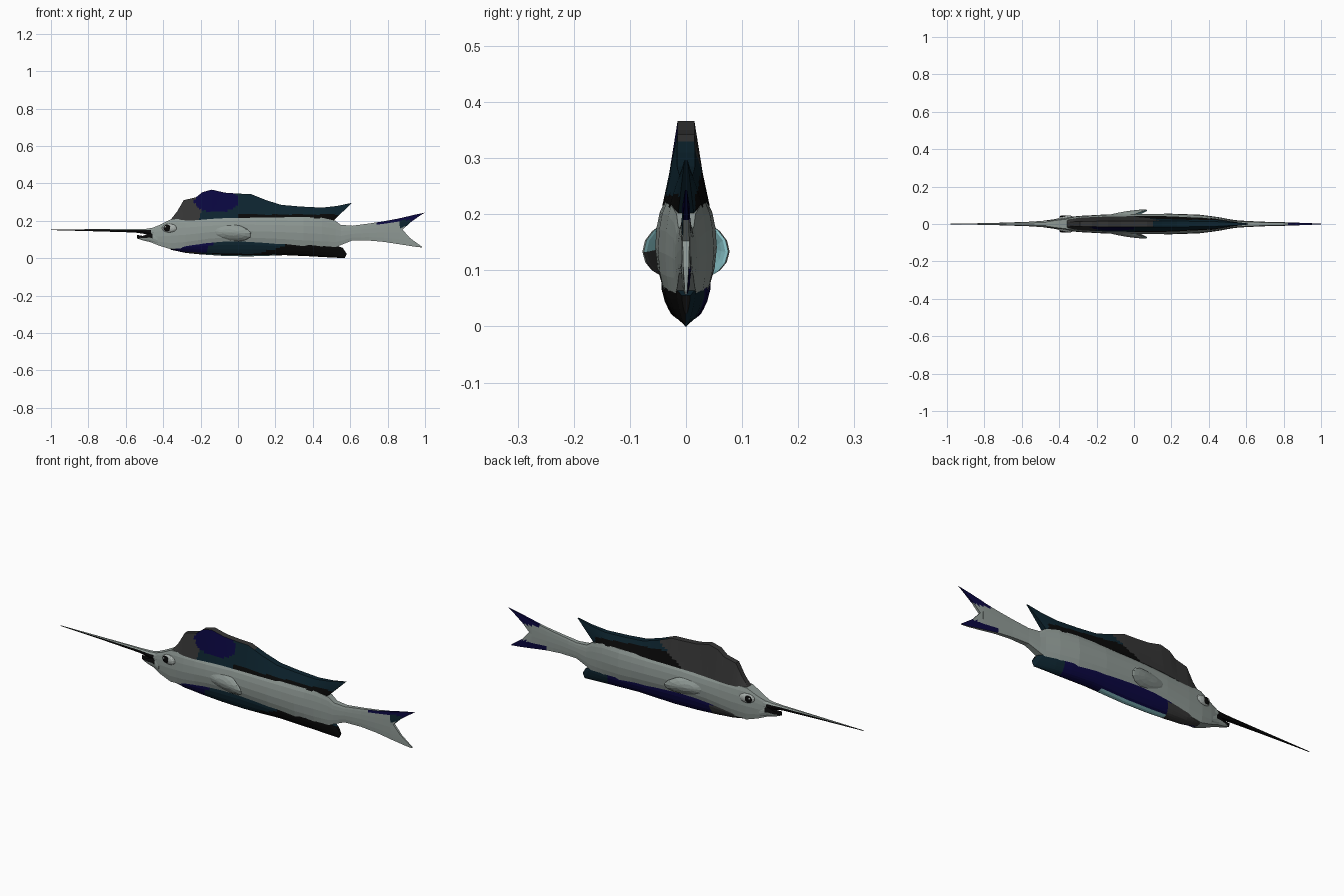
import bpy, bmesh, math
from mathutils import Matrix, Vector

COLOURS = [("silver_grey", (.275, .32, .30)), ("charcoal", (.036, .036, .036)),
           ("navy", (.003, .002, .052)), ("dark_teal", (.004, .018, .029)),
           ("black", (.0025, .0025, .0025)), ("pale_teal", (.30, .66, .70)),
           ("eye_white", (.40, .44, .42))]
GREY, CHAR, NAVY, TEAL, BLACK, PALE, WHITE = range(7)
MATS = []
for n, c in COLOURS:
    m = bpy.data.materials.new(n)
    m.diffuse_color = (*c, 1)
    MATS.append(m)


def finish(name, bm, rule):
    """Turn a bmesh into a flat shaded object, coloured by a face rule."""
    bmesh.ops.remove_doubles(bm, verts=bm.verts, dist=1e-5)
    bmesh.ops.recalc_face_normals(bm, faces=bm.faces)
    bm.normal_update()
    for f in bm.faces:
        f.material_index = rule(f.calc_center_median(), f.normal)
    me = bpy.data.meshes.new(name)
    bm.to_mesh(me)
    bm.free()
    for m in MATS:
        me.materials.append(m)
    ob = bpy.data.objects.new(name, me)
    bpy.context.collection.objects.link(ob)
    return ob


def loft(name, pairs, profile, rule, sub=2):
    """Skin sections: each pair is (xb, zb, xt, zt, half width low, half width high)."""
    rows = []
    for a, b in zip(pairs, pairs[1:]):
        rows += [[p + (q - p) * k / sub for p, q in zip(a, b)] for k in range(sub)]
    rows.append(pairs[-1])
    bm = bmesh.new()
    rings = []
    for xb, zb, xt, zt, wb, wt in rows:
        side = [(xb + (xt - xb) * t, f * (wb + (wt - wb) * t), zb + (zt - zb) * t)
                for t, f in profile]
        ring = side + [(x, -y, z) for x, y, z in reversed(side)]
        rings.append([bm.verts.new(p) for p in ring])
    n = len(rings[0])
    for r, s in zip(rings, rings[1:]):
        for i in range(n):
            bm.faces.new((r[i], r[(i + 1) % n], s[(i + 1) % n], s[i]))
    bm.faces.new(rings[0])
    bm.faces.new(rings[-1])
    return finish(name, bm, rule)


# Body: x, bottom, top, half width
def body_rule(c, n):
    if c.x < -.47:
        return BLACK
    if c.x > (.73 if c.y < 0 else .83) and c.z > .186:
        return NAVY
    if c.x > .8 and c.y > 0 and c.z < .1:
        return NAVY
    return GREY


BODY = [(-.475, .088, .155, .014), (-.42, .066, .177, .027), (-.36, .048, .207, .037),
        (-.28, .055, .21, .044), (-.15, .078, .213, .051), (0, .085, .22, .054),
        (.2, .075, .221, .055), (.35, .064, .22, .05), (.45, .058, .216, .037),
        (.52, .058, .2, .024), (.55, .07, .178, .02), (.61, .094, .173, .016),
        (.7, .094, .185, .012), (.78, .087, .197, .01), (.865, .074, .213, .008)]
loft("body", [(x, a, x, b, w, w) for x, a, b, w in BODY],
     [(0, .78), (.2, .93), (.45, 1), (.7, .95), (.88, .85), (1, .7)], body_rule)


# Tail lobes
def lobe_rule(c, n):
    if c.z > .143:
        if c.y < 0 and .865 < c.x < .93 and c.z < .202 and c.z > .165:
            return TEAL
        return NAVY if c.z > .186 else GREY
    return NAVY if c.y > 0 and c.z < .105 else GREY


FLAT = [(0, 1), (.2, 1.07), (.4, 1.1), (.6, 1.1), (.8, 1.07), (1, 1)]
loft("upper_tail_lobe", [(.863, .143, .863, .213, .007, .007), (.88, .152, .89, .219, .006, .006),
     (.92, .19, .94, .231, .005, .004), (.99, .239, 1, .243, .002, .002)], FLAT, lobe_rule, 4)
loft("lower_tail_lobe", [(.863, .074, .863, .143, .007, .007), (.89, .07, .88, .152, .006, .006),
     (.94, .062, .92, .107, .004, .005), (.982, .057, .984, .061, .002, .002)], FLAT, lobe_rule, 4)


# Dorsal sail: the two sides are painted differently
def sail_rule(c, n):
    if n.z > .8:
        return CHAR if c.x < .1 else TEAL
    if c.y < 0:
        if ((c.x + .115) / .118) ** 2 + ((c.z - .305) / .062) ** 2 < 1:
            return NAVY
        if c.x < -.195 - (.25 - c.z) * .3:
            return CHAR
        return BLACK if c.x > 0 and c.z < .234 else TEAL
    edge = .15 - (.32 - c.z) * 1.5
    if c.x < edge:
        return CHAR
    return BLACK if c.x < .5 and c.z < .275 - max(c.x - .1, 0) * .1 else TEAL


SAIL = [(-.37, .195, -.355, .212, .022, .012), (-.33, .2, -.325, .25, .03, .012),
        (-.28, .2, -.29, .31, .034, .013), (-.22, .203, -.225, .325, .037, .014),
        (-.19, .206, -.19, .353, .038, .015), (-.14, .21, -.14, .366, .04, .015),
        (-.07, .214, -.07, .35, .041, .015), (0, .215, 0, .345, .042, .015),
        (.07, .216, .07, .342, .042, .015), (.15, .216, .15, .31, .042, .016),
        (.23, .216, .23, .285, .04, .016), (.33, .215, .33, .276, .036, .014),
        (.43, .212, .45, .27, .03, .012), (.48, .205, .53, .279, .021, .008),
        (.51, .2, .61, .296, .014, .003)]
loft("dorsal_sail", SAIL, [(i / 12, 1) for i in range(13)], sail_rule, 5)


# Belly keel with rear fin
def keel_rule(c, n):
    if n.z < -.82 and -.18 < c.x < .2:
        return PALE
    if c.y < 0:
        if c.x < -.15 + (c.z - .06):
            return NAVY if c.z > .032 else CHAR
        return TEAL if c.x < .1 + (c.z - .02) * 3 and c.z > .025 else BLACK
    return CHAR if c.x < -.17 else NAVY if c.x < .43 else TEAL


KEEL = [(-.36, .045, -.36, .056, .018, .028), (-.28, .028, -.28, .066, .022, .038),
        (-.2, .02, -.18, .08, .026, .042), (-.08, .012, -.08, .09, .028, .045),
        (.05, .009, .05, .091, .028, .046), (.15, .012, .15, .085, .028, .046),
        (.25, .016, .25, .077, .027, .045), (.38, .01, .38, .07, .022, .04),
        (.47, .005, .46, .064, .016, .03), (.57, 0, .53, .066, .006, .018),
        (.582, .022, .56, .055, .003, .008)]
loft("belly_keel", KEEL, [(0, .25), (.07, .62), (.17, .88), (.3, .98), (.45, 1.05), (.6, 1.05),
                          (.75, 1.05), (.88, 1), (1, .95)], keel_rule, 4)

# Bill: dark with a grey top edge
loft("bill", [(-1, .15, -1, .153, .001, .001), (-.75, .143, -.75, .155, .006, .005),
              (-.55, .137, -.55, .156, .014, .01), (-.49, .128, -.49, .157, .019, .014),
              (-.44, .115, -.44, .165, .022, .018)],
     [(0, .6), (.4, 1), (.75, 1), (1, .6)],
     lambda c, n: GREY if n.z > .5 or c.x > -.465 else BLACK, 4)
# Lower jaw with dark mouth inside
loft("lower_jaw", [(-.54, .106, -.54, .124, .003, .004), (-.51, .095, -.51, .119, .013, .013),
                   (-.47, .086, -.47, .134, .019, .02), (-.43, .07, -.43, .12, .024, .026)],
     [(0, .6), (.25, .9), (.5, 1), (.75, .95), (1, .8)],
     lambda c, n: BLACK if c.x < -.46 and (n.z > .3 or c.z > .106) else GREY, 3)


# Eyes and pectoral fins, mirrored on both sides; curl bends the rim towards the body
def blob(name, centre, size, rot, side, rule, curl=0):
    bm = bmesh.new()
    bmesh.ops.create_uvsphere(bm, u_segments=14, v_segments=8, radius=1)
    mat = (Matrix.Translation(centre) @ rot @ Matrix.Diagonal((*size, 1))
           @ Matrix.Rotation(math.pi / 2, 4, 'X'))
    bmesh.ops.transform(bm, matrix=mat, verts=bm.verts)
    for v in bm.verts:
        v.co.y -= curl * (v.co.z - centre[2]) ** 2
        v.co.y *= side
    return finish(name, bm, rule)


turn = Matrix.Rotation(math.radians(9), 4, 'Z')
droop = Matrix.Rotation(math.radians(8), 4, 'Y')
for side, tag in ((1, "left"), (-1, "right")):
    blob("eye_" + tag, (-.367, .032, .16), (.04, .013, .024), turn, side, lambda c, n: WHITE)
    blob("pupil_" + tag, (-.38, .041, .161), (.019, .005, .018), turn, side, lambda c, n: BLACK)
    blob("eye_glint_" + tag, (-.388, .0445, .167), (.005, .002, .005), turn, side, lambda c, n: WHITE)
    blob("pectoral_fin_" + tag, (-.04, .058, .138), (.115, .01, .046), turn @ droop, side,
         lambda c, n, s=side: GREY if n.y * s > -.1 else CHAR if s < 0 and c.z < .135 else PALE,
         curl=9)
